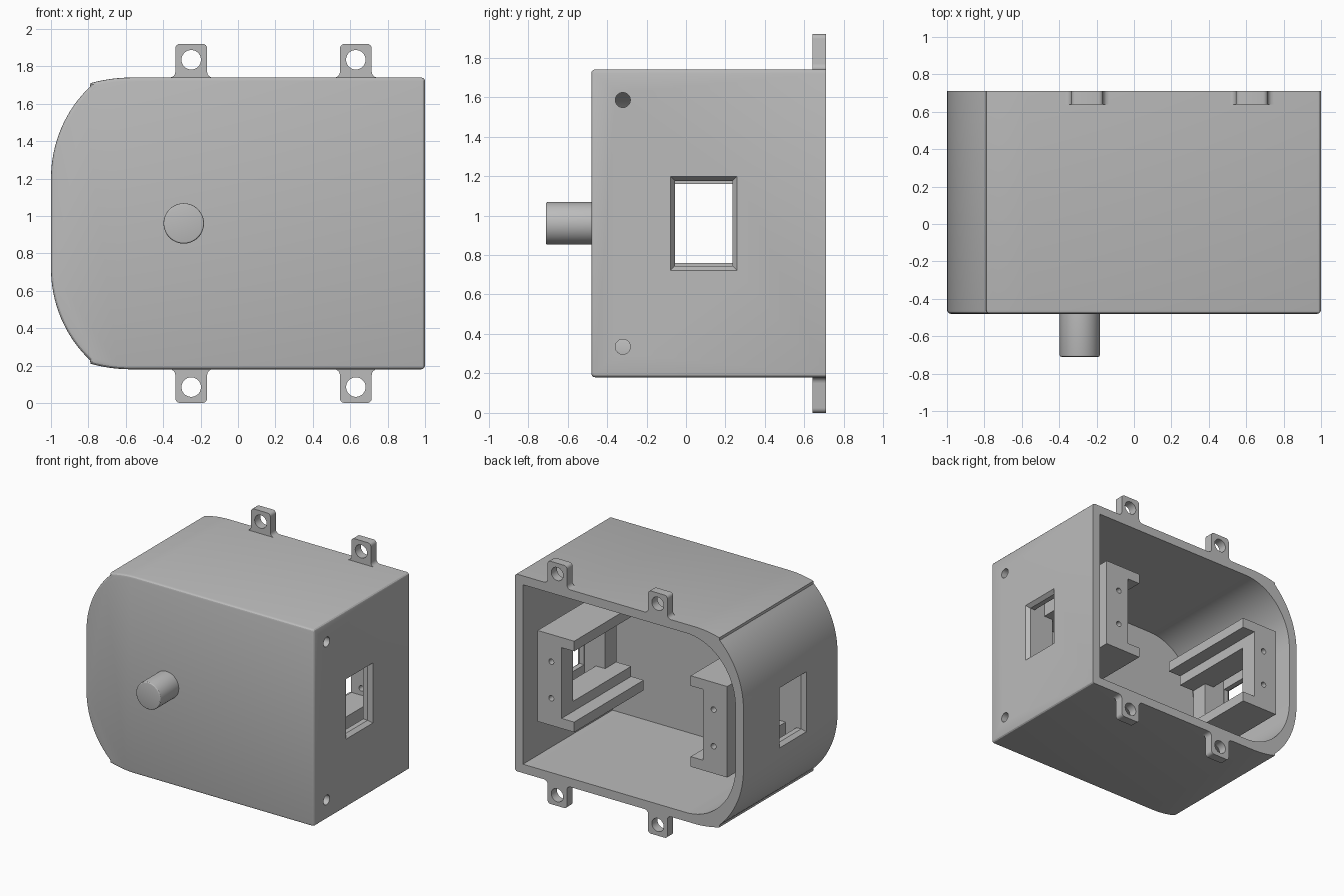
import bpy, bmesh, math
from mathutils import Vector

cube = bpy.data.objects.get("Cube")
if cube:
    bpy.data.objects.remove(cube)

MID = 0.96                      # height of the symmetry plane
FRONT, BACK = -0.48, 0.71

grey = bpy.data.materials.new("plain grey")
grey.use_nodes = True
GREY = (0.5, 0.5, 0.5, 1)
grey.diffuse_color = GREY
grey.node_tree.nodes["Principled BSDF"].inputs["Base Color"].default_value = GREY


def finish(name, bm):
    bmesh.ops.recalc_face_normals(bm, faces=bm.faces)
    mesh = bpy.data.meshes.new(name)
    bm.to_mesh(mesh)
    bm.free()
    mesh.materials.append(grey)
    obj = bpy.data.objects.new(name, mesh)
    bpy.context.collection.objects.link(obj)
    return obj


def prism(name, outline, y0, y1, bevel=None, width=0.02):
    """Extrude an (x, z) outline along y; bevel picks edges by a rule."""
    bm = bmesh.new()
    face = bm.faces.new([bm.verts.new((x, y0, z)) for x, z in outline])
    ext = bmesh.ops.extrude_face_region(bm, geom=[face])
    moved = [v for v in ext["geom"] if isinstance(v, bmesh.types.BMVert)]
    bmesh.ops.translate(bm, vec=(0, y1 - y0, 0), verts=moved)
    if bevel:
        edges = [e for e in bm.edges if bevel(e)]
        bmesh.ops.bevel(bm, geom=edges, offset=width, segments=3, profile=0.5, affect='EDGES')
    return finish(name, bm)


def box(name, x, y, z):
    return prism(name, [(x[0], z[0]), (x[1], z[0]), (x[1], z[1]), (x[0], z[1])], *y)


def cylinder(name, center, radius, depth, axis, bevel=0):
    bm = bmesh.new()
    bmesh.ops.create_cone(bm, cap_ends=True, segments=48, radius1=radius, radius2=radius, depth=depth)
    if bevel:
        rim = [e for e in bm.edges if all(v.co.z > 0 for v in e.verts)]
        bmesh.ops.bevel(bm, geom=rim, offset=bevel, segments=3, profile=0.5, affect='EDGES')
    turn = Vector(axis).to_track_quat('Z', 'Y').to_matrix()
    bmesh.ops.rotate(bm, matrix=turn, verts=bm.verts)
    bmesh.ops.translate(bm, vec=center, verts=bm.verts)
    return finish(name, bm)


def boolean(obj, tools, operation='DIFFERENCE'):
    bpy.context.view_layer.objects.active = obj
    for tool in tools:
        mod = obj.modifiers.new("boolean", 'BOOLEAN')
        mod.operation, mod.solver, mod.object = operation, 'EXACT', tool
        bpy.ops.object.modifier_apply(modifier=mod.name)
        bpy.data.objects.remove(tool)


def smooth(obj, angle=25):
    bpy.ops.object.select_all(action='DESELECT')
    obj.select_set(True)
    bpy.context.view_layer.objects.active = obj
    bpy.ops.object.shade_smooth_by_angle(angle=math.radians(angle))


def mirrored(half):
    """Close a top-half outline by reflecting it below the middle."""
    return half + [(x, 2 * MID - z) for x, z in reversed(half)]


def arc(center, rx, rz, start, end, n):
    angles = [math.radians(start + (end - start) * i / n) for i in range(n + 1)]
    return [(center[0] + rx * math.cos(a), center[1] + rz * math.sin(a)) for a in angles]


# Housing shell: flat top, soft shoulder, ridge, then a wide side curve
shoulder = arc((-0.57, 1.24), 0.64, 0.5, 90, 110, 6)
side = arc((-0.37, 1.2), 0.63, 0.66, 132, 180, 16)
outer = mirrored([(1, 1.74)] + shoulder + side)


def outer_edges(e):
    a, b = (v.co for v in e.verts)
    return (a.y < FRONT + 0.01 and b.y < FRONT + 0.01) or (a.x > 0.99 and b.x > 0.99 and a.z == b.z)


housing = prism("housing", outer, FRONT, BACK, outer_edges)
inner = mirrored([(0.93, 1.67)] + arc((-0.5, 1.2), 0.43, 0.47, 90, 180, 20))
cutters = [prism("cavity_cutter", inner, FRONT + 0.07, BACK + 0.1)]

# Side windows with flared outer rims, and screw holes in the right-hand wall
for s in (-1, 1):
    cutters.append(box("window_cutter", sorted((s * 0.9, s * 1.1)), (-0.055, 0.235), (0.745, 1.175)))
    flare = bmesh.new()
    bmesh.ops.create_cone(flare, cap_ends=True, segments=4, radius1=0.5 ** 0.5, radius2=0.5 ** 0.5, depth=0.04)
    for v in flare.verts:
        grow = 0.03 if v.co.z > 0 else 0
        # square cone corners become the window rectangle
        a = math.atan2(v.co.y, v.co.x) + math.pi / 4
        cy, cz = round(math.cos(a) * 2 ** 0.5), round(math.sin(a) * 2 ** 0.5)
        v.co = (s * (0.99 + v.co.z), 0.09 + cy * (0.145 + grow), MID + cz * (0.215 + grow))
    cutters.append(finish("flare_cutter", flare))
    cutters.append(cylinder("screw_cutter", (0.97, -0.32, MID + s * 0.625), 0.038, 0.2, (1, 0, 0)))
boolean(housing, cutters)
smooth(housing)

# Round front shaft
smooth(cylinder("front_shaft", (-0.29, -0.59, MID), 0.108, 0.24, (0, -1, 0), 0.01))

# Four mounting lugs with flared feet and rounded tips
for side_name, x in (("right", -0.25), ("left", 0.63)):
    for level, s in (("upper", 1), ("lower", -1)):
        half = [(0.115, 0.765), (0.115, 0.78)] + arc((0.115, 0.81), 0.03, 0.03, 270, 180, 4)
        half += arc((0.06, 0.935), 0.025, 0.025, 0, 90, 4)
        shape = half + [(-px, pz) for px, pz in reversed(half)]
        lug = prism(level + "_" + side_name + "_lug", [(x + px, MID + s * pz) for px, pz in shape], 0.64, BACK)
        boolean(lug, [cylinder("lug_hole_cutter", (x, 0.67, MID + s * 0.875), 0.052, 0.3, (0, 1, 0))])
        smooth(lug)

# Inner brackets: rear post, stepped rails running forward, block against the wall
for side_name, s in (("left", 1), ("right", -1)):
    def span(a, b):
        return sorted((s * a, s * b))

    post = box(side_name + "_bracket_post", span(0.62, 0.83), (0.53, 0.67), (0.60, 1.32))
    boolean(post, [cylinder("post_hole_cutter", (s * 0.71, 0.6, MID + d), 0.022, 0.4, (0, 1, 0))
                   for d in (-0.145, 0.145)])
    smooth(post)
    for level, t in (("upper", 1), ("lower", -1)):
        def rise(a, b):
            return sorted((MID + t * a, MID + t * b))

        box(side_name + "_" + level + "_wide_rail", span(0.51, 0.83), (-0.2, 0.67), rise(0.28, 0.36))
        box(side_name + "_" + level + "_inner_rail", span(0.62, 0.83), (-0.2, 0.53), rise(0.2, 0.28))
    box(side_name + "_bracket_block", span(0.75, 0.94), (-0.2, -0.06), (0.60, 1.32))
